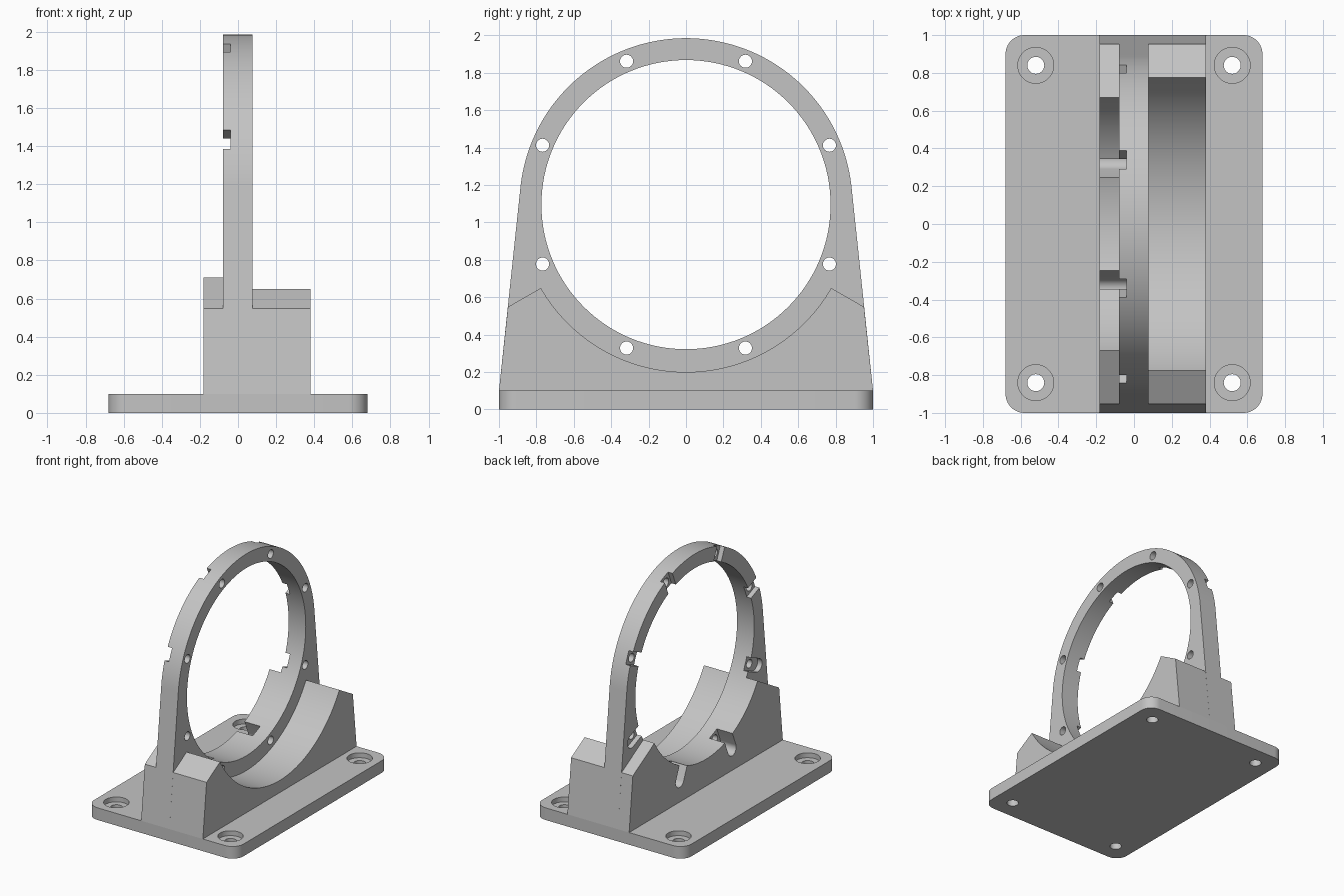
import bpy, bmesh
from math import sin, cos, pi, radians, acos, atan2, hypot
from mathutils import Vector

default = bpy.data.objects.get("Cube")
if default:
    bpy.data.objects.remove(default, do_unlink=True)

grey = bpy.data.materials.new("plain grey")
grey.use_nodes = True
colour = (0.55, 0.55, 0.55, 1)
grey.diffuse_color = colour
grey.node_tree.nodes["Principled BSDF"].inputs["Base Color"].default_value = colour

AXIS_Z = 1.095      # height of the bore axis
BORE = 0.773
RIM = 0.89
BOLT_CIRCLE = 0.83
BOLT_ANGLES = [radians(22.5 + 45 * k) for k in range(8)]


def arc(cx, cy, r, a0, a1, n):
    return [(cx + r * cos(a0 + (a1 - a0) * i / n), cy + r * sin(a0 + (a1 - a0) * i / n))
            for i in range(n + 1)]


def circle(cx, cy, r, n=32):
    return arc(cx, cy, r, 0, 2 * pi, n)[:-1]


def prism(name, loops, start, end, axis="x"):
    """Extrude closed outlines along x (outline in y, z) or z (outline in x, y)."""
    def place(p, d):
        return (d, p[0], p[1]) if axis == "x" else (p[0], p[1], d)
    bm = bmesh.new()
    for loop in loops:
        face = bm.faces.new([bm.verts.new(place(p, start)) for p in loop])
        new = bmesh.ops.extrude_face_region(bm, geom=[face])["geom"]
        shift = Vector(place((0, 0), end - start))
        bmesh.ops.translate(bm, vec=shift, verts=[g for g in new if isinstance(g, bmesh.types.BMVert)])
    bmesh.ops.recalc_face_normals(bm, faces=bm.faces)
    mesh = bpy.data.meshes.new(name)
    bm.to_mesh(mesh)
    bm.free()
    obj = bpy.data.objects.new(name, mesh)
    bpy.context.collection.objects.link(obj)
    mesh.materials.append(grey)
    return obj


def finish(obj, cutters):
    """Cut the part, then smooth its round walls."""
    bpy.ops.object.select_all(action="DESELECT")
    obj.select_set(True)
    bpy.context.view_layer.objects.active = obj
    for cutter in cutters:
        mod = obj.modifiers.new("cut", "BOOLEAN")
        mod.operation = "DIFFERENCE"
        mod.solver = "EXACT"
        mod.object = cutter
        bpy.ops.object.modifier_apply(modifier=mod.name)
    bpy.ops.object.shade_smooth_by_angle(angle=radians(25))


def mirrored(half):
    return half + [(-y, z) for y, z in reversed(half)]


# Cutters
bore = prism("bore_cutter", [circle(0, AXIS_Z, BORE, 128)], -0.5, 0.5)
wide_bore = prism("wide_bore_cutter", [circle(0, AXIS_Z, 0.895, 128)], -0.5, 0.5)
bolts = prism("bolt_cutter", [circle(BOLT_CIRCLE * cos(a), AXIS_Z + BOLT_CIRCLE * sin(a), 0.035, 24)
                              for a in BOLT_ANGLES], -0.5, 0.5)
slot = [(0.7, -0.053)] + arc(0.89, 0, 0.053, -pi / 2, pi / 2, 16) + [(0.7, 0.053)]
slots = prism("nut_slot_cutter", [[(u * cos(a) - v * sin(a), AXIS_Z + u * sin(a) + v * cos(a))
                                   for u, v in slot] for a in BOLT_ANGLES], -0.5, -0.04)
corners = [(sx * 0.52, sy * 0.84) for sx in (-1, 1) for sy in (-1, 1)]
screws = prism("screw_cutter", [circle(x, y, 0.045) for x, y in corners], -0.1, 0.2, "z")
recesses = prism("recess_cutter", [circle(x, y, 0.095, 48) for x, y in corners], 0.06, 0.2, "z")

# Rounded base plate with counterbored screw holes
outline = []
for k, (sx, sy) in enumerate([(1, 1), (-1, 1), (-1, -1), (1, -1)]):
    outline += arc(sx * 0.58, sy * 0.9, 0.1, k * pi / 2, (k + 1) * pi / 2, 12)
base = prism("base_plate", [outline], 0, 0.1, "z")
finish(base, [recesses, screws])

# Upright ring frame: round top running tangentially into sloping sides
drop = AXIS_Z - 0.1
tangent = acos(RIM / hypot(1, drop)) - atan2(drop, 1)
frame = prism("ring_frame", [[(-1, 0.1), (1, 0.1)] + arc(0, AXIS_Z, RIM, tangent, pi - tangent, 96)],
              -0.08, 0.076)
finish(frame, [bore, slots, bolts])

# Saddles on both sides of the ring, with sloping shoulders
back = prism("narrow_saddle", [mirrored([(1, 0.1), (0.952, 0.548), (0.6, 0.751)])], -0.182, -0.08)
finish(back, [bore, slots])
front = prism("wide_saddle", [mirrored([(1, 0.1), (0.952, 0.548), (0.7, 0.693)])], 0.076, 0.38)
finish(front, [wide_bore])

for cutter in (bore, wide_bore, bolts, slots, screws, recesses):
    bpy.data.objects.remove(cutter, do_unlink=True)
